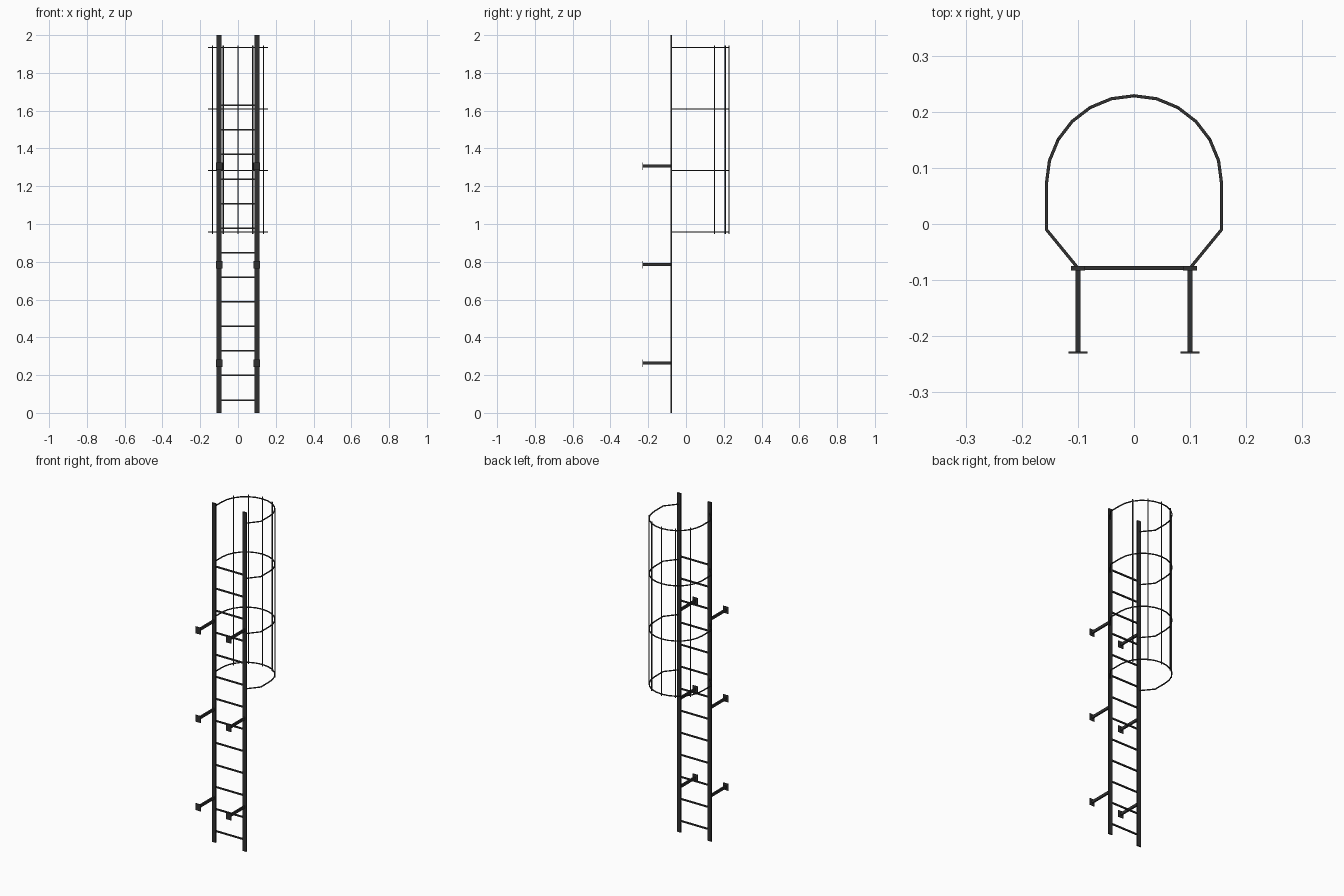
import bpy
from math import sin, cos, pi, radians
from mathutils import Vector

if "Cube" in bpy.data.objects:
    bpy.data.objects.remove(bpy.data.objects["Cube"])

RAIL_X, RAIL_Y = 0.1, -0.0785
ARC_R, ARC_Y = 0.156, 0.0725

dark = bpy.data.materials.new("dark_steel")
dark.diffuse_color = (0.03, 0.03, 0.03, 1)
dark.use_nodes = True
dark.node_tree.nodes["Principled BSDF"].inputs["Base Color"].default_value = dark.diffuse_color


def box(name, center, size):
    bpy.ops.mesh.primitive_cube_add(size=1, location=center)
    ob = bpy.context.object
    ob.name = name
    ob.scale = size
    bpy.ops.object.transform_apply(location=False, rotation=False, scale=True)
    ob.data.materials.append(dark)
    return ob


def bent_bar(name, pts, half_w, half_h):
    # rectangular bar mitred along a path lying in a horizontal plane
    pts = [Vector(p) for p in pts]
    verts, faces = [], []
    for i, p in enumerate(pts):
        d0 = (p - pts[i - 1]).normalized() if i else (pts[1] - p).normalized()
        d1 = (pts[i + 1] - p).normalized() if i < len(pts) - 1 else d0
        n0, n1 = Vector((-d0.y, d0.x, 0)), Vector((-d1.y, d1.x, 0))
        m = (n0 + n1).normalized()
        m *= half_w / m.dot(n0)
        up = Vector((0, 0, half_h))
        verts += [p + m + up, p - m + up, p - m - up, p + m - up]
        if i:
            k = 4 * i
            faces += [(k - 4 + j, k + j, k + (j + 1) % 4, k - 4 + (j + 1) % 4) for j in range(4)]
    n = len(verts)
    faces += [(0, 1, 2, 3), (n - 1, n - 2, n - 3, n - 4)]
    me = bpy.data.meshes.new(name)
    me.from_pydata(verts, [], faces)
    me.materials.append(dark)
    ob = bpy.data.objects.new(name, me)
    bpy.context.collection.objects.link(ob)
    return ob


# Side rails and wall brackets
for s, side in ((-1, "left"), (1, "right")):
    x = s * RAIL_X
    box(f"{side}_rail", (x, RAIL_Y, 1), (0.025, 0.008, 2))
    for i in range(3):
        z = 0.263 + i * 0.5215
        box(f"{side}_bracket_arm_{i}", (x, (RAIL_Y - 0.229) / 2, z), (0.009, RAIL_Y + 0.229, 0.016))
        box(f"{side}_bracket_plate_{i}", (x, -0.229, z), (0.034, 0.004, 0.04))

# Rungs
for i in range(13):
    box(f"rung_{i}", (0, RAIL_Y, 0.068 + i * 0.13), (0.2, 0.0078, 0.008))

# Safety cage hoops: angled ends, straight sides and a faceted half circle
arc = [(ARC_R * cos(pi * i / 12), ARC_Y + ARC_R * sin(pi * i / 12)) for i in range(13)]
path = [(RAIL_X, RAIL_Y), (ARC_R, -0.01)] + arc + [(-ARC_R, -0.01), (-RAIL_X, RAIL_Y)]
for i in range(4):
    z = 0.957 + i * 0.3257
    bent_bar(f"cage_hoop_{i}", [(x, y, z) for x, y in path], 0.0028, 0.0025)

# Vertical cage bars
for i, deg in enumerate((30, 60, 90, 120, 150)):
    x, y = ARC_R * cos(radians(deg)), ARC_Y + ARC_R * sin(radians(deg))
    bar = box(f"cage_bar_{i}", (x, y, 1.4465), (0.0045, 0.0045, 0.999))
    bar.rotation_euler.z = radians(deg)
